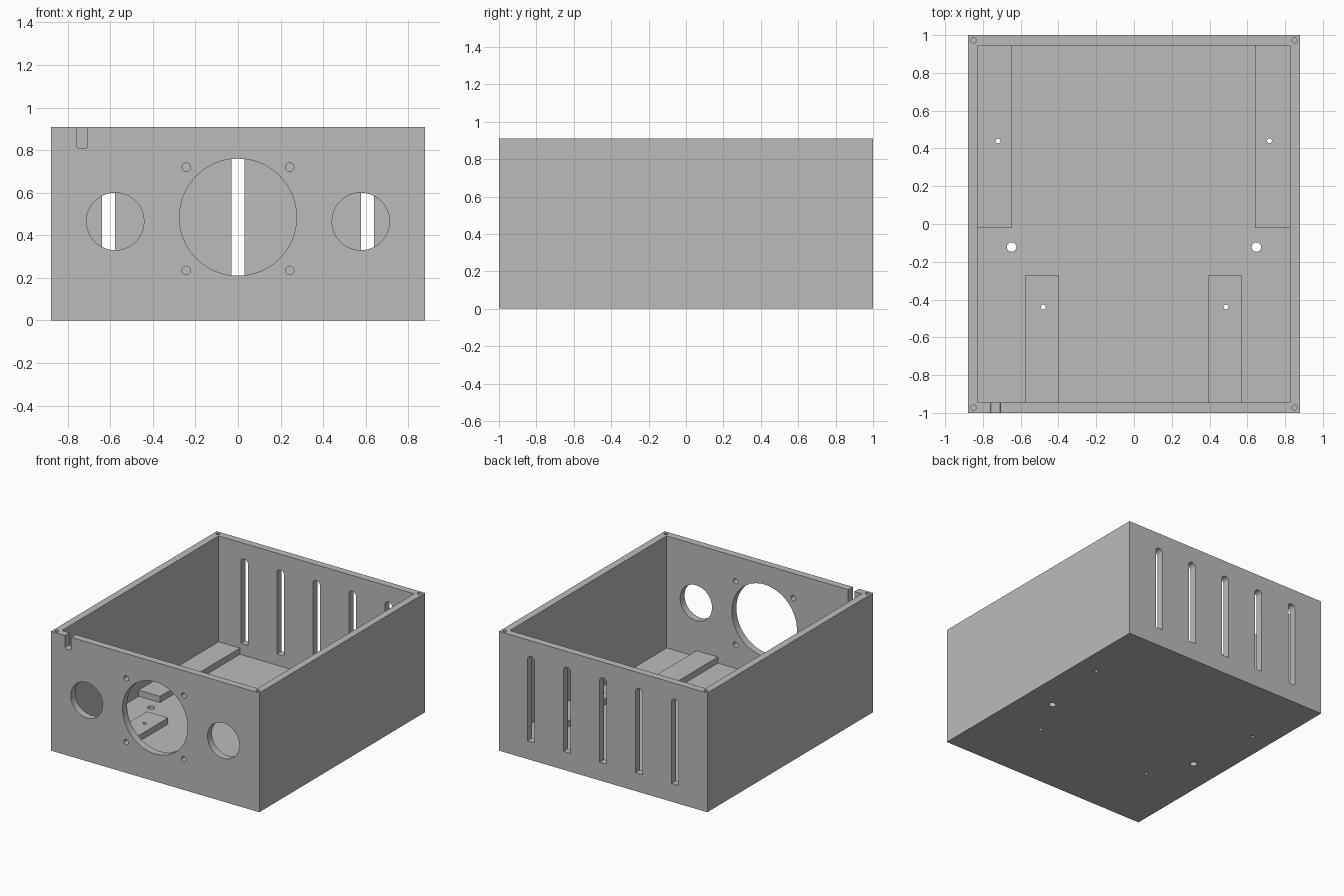
import bpy, bmesh, math
from mathutils import Vector

if "Cube" in bpy.data.objects:
    bpy.data.objects.remove(bpy.data.objects["Cube"], do_unlink=True)

HX, HY, H = 0.88, 1.0, 0.91      # outer half sizes and height
WALL, FLOOR, PAD_TOP = 0.055, 0.055, 0.102
IX, IY = HX - WALL, HY - WALL

grey = bpy.data.materials.new("plain grey")
grey.use_nodes = True
GREY = (0.5, 0.5, 0.5, 1)
grey.diffuse_color = GREY
grey.node_tree.nodes["Principled BSDF"].inputs["Base Color"].default_value = GREY


def arc(cx, cy, r, start=0, end=360, n=48):
    """Points along an arc; a full circle leaves out the repeated end."""
    count = n if end - start == 360 else n + 1
    angles = [math.radians(start + (end - start) * i / n) for i in range(count)]
    return [(cx + r * math.cos(a), cy + r * math.sin(a)) for a in angles]


def rect(x0, x1, y0, y1):
    return [(x0, y0), (x1, y0), (x1, y1), (x0, y1)]


def prism(bm, points, axis, lo, hi):
    """Extrude a 2D profile along z (in x, y) or along y (in x, z)."""
    place = (lambda u, v, w: (u, v, w)) if axis == "z" else (lambda u, v, w: (u, w, v))
    rings = [[bm.verts.new(place(u, v, w)) for u, v in points] for w in (lo, hi)]
    faces = [bm.faces.new(rings[0][::-1]), bm.faces.new(rings[1])]
    for i in range(len(points)):
        j = (i + 1) % len(points)
        faces.append(bm.faces.new((rings[0][i], rings[0][j], rings[1][j], rings[1][i])))
    bmesh.ops.recalc_face_normals(bm, faces=faces)


def make(name, prisms):
    bm = bmesh.new()
    for args in prisms:
        prism(bm, *args)
    mesh = bpy.data.meshes.new(name)
    bm.to_mesh(mesh)
    bm.free()
    mesh.materials.append(grey)
    obj = bpy.data.objects.new(name, mesh)
    bpy.context.collection.objects.link(obj)
    return obj


def activate(obj):
    bpy.ops.object.select_all(action="DESELECT")
    obj.select_set(True)
    bpy.context.view_layer.objects.active = obj


def cut(obj, prisms):
    cutter = make("cutter", prisms)
    cutter.hide_render = True
    activate(obj)
    mod = obj.modifiers.new("cut", "BOOLEAN")
    mod.operation, mod.solver, mod.object = "DIFFERENCE", "EXACT", cutter
    bpy.ops.object.modifier_apply(modifier=mod.name)
    bpy.data.objects.remove(cutter, do_unlink=True)


def finish(obj):
    activate(obj)
    bpy.ops.object.shade_smooth_by_angle(angle=math.radians(30))


# Hollow open-topped box
box = make("enclosure_box", [(rect(-HX, HX, -HY, HY), "z", 0, H)])
cut(box, [(rect(-IX, IX, -IY, IY), "z", FLOOR, H + 0.1)])

openings = []
front = ("y", -HY - 0.05, -IY + 0.03)
back = ("y", IY - 0.03, HY + 0.05)

# Front wall: fan opening, its four screw holes and two side openings
openings.append((arc(0, 0.485, 0.275, n=72), *front))
for s in (-1, 1):
    openings.append((arc(s * 0.577, 0.465, 0.135), *front))
    for z in (0.235, 0.72):
        openings.append((arc(s * 0.243, z, 0.02, n=24), *front))

# Cable notch with rounded lower corners
nl, nr, nz, r = -0.76, -0.708, 0.81, 0.01
notch = arc(nl + r, nz + r, r, 180, 270, 5) + arc(nr - r, nz + r, r, 270, 360, 5)
openings.append((notch + [(nr, H + 0.05), (nl, H + 0.05)], *front))

# Back wall: five vent slots with round tops
for i in range(-2, 3):
    x, hw = i * 0.304, 0.03
    slot = arc(x, 0.79 - hw, hw, 0, 180, 16) + [(x - hw, 0.14), (x + hw, 0.14)]
    openings.append((slot, *back))

# Blind screw holes in the rim corners
for sx in (-1, 1):
    for sy in (-1, 1):
        openings.append((arc(sx * 0.85, sy * 0.972, 0.014, n=24), "z", H - 0.15, H + 0.05))

# Floor holes
for s in (-1, 1):
    openings.append((arc(s * 0.648, -0.122, 0.025, n=32), "z", -0.05, 0.2))
pad_holes = {"back_right": (-0.72, 0.44), "back_left": (0.717, 0.44),
             "front_right": (-0.48, -0.44), "front_left": (0.487, -0.44)}
pad_cuts = {k: (arc(x, y, 0.013, n=24), "z", -0.05, 0.2) for k, (x, y) in pad_holes.items()}
cut(box, openings + list(pad_cuts.values()))
finish(box)

# Raised mounting pads on the floor
pads = {"back_right": rect(-IX, -0.645, -0.02, IY),
        "back_left": rect(0.64, IX, -0.02, IY),
        "front_right": rect(-0.578, -0.398, -IY, -0.273),
        "front_left": rect(0.392, 0.573, -IY, -0.273)}
for key, outline in pads.items():
    pad = make(key + "_mounting_pad", [(outline, "z", FLOOR, PAD_TOP)])
    cut(pad, [pad_cuts[key]])
    finish(pad)
